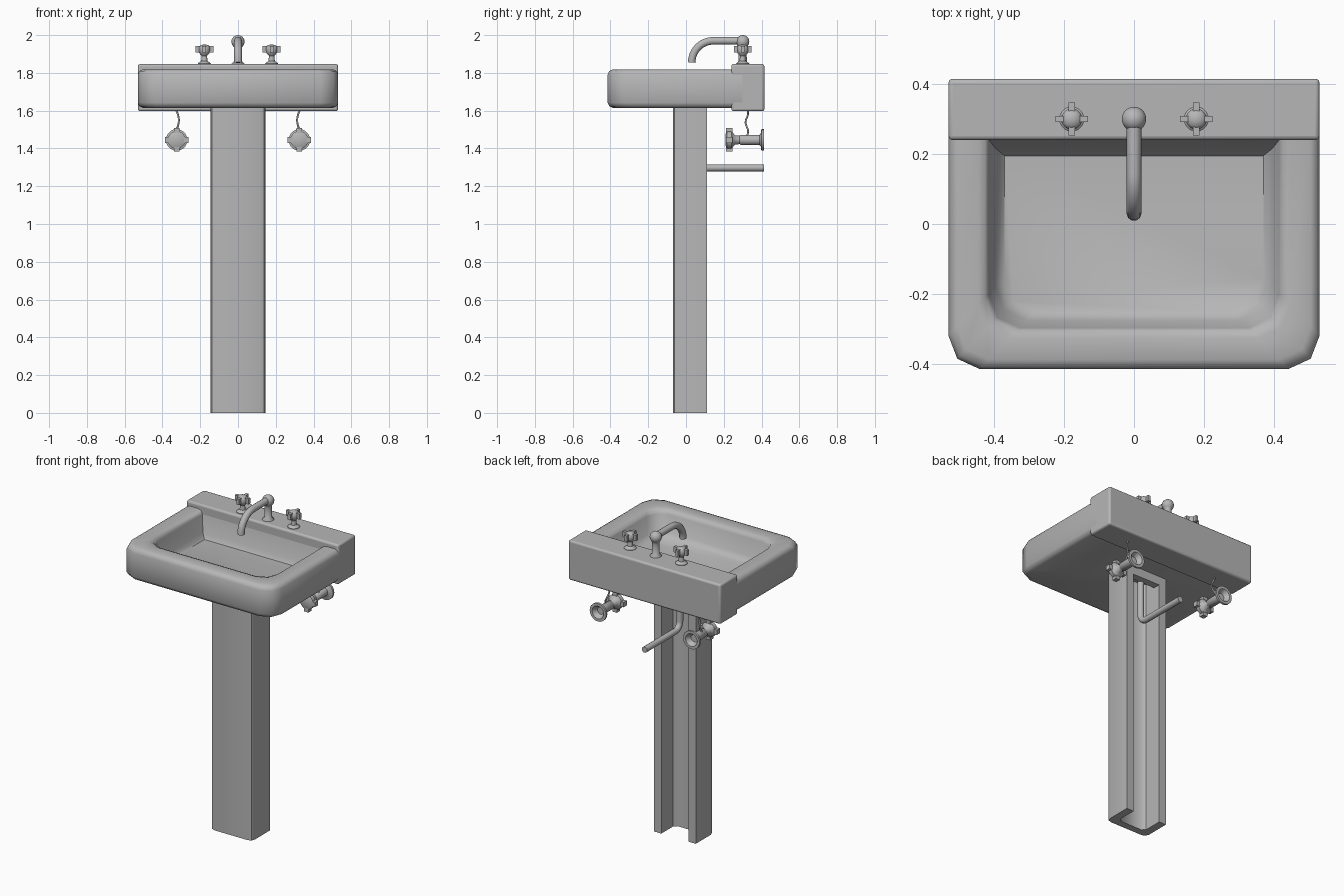
import bpy, bmesh, math
from mathutils import Vector

if "Cube" in bpy.data.objects:
    bpy.data.objects.remove(bpy.data.objects["Cube"], do_unlink=True)

GREY = (0.47, 0.47, 0.47, 1)
mat = bpy.data.materials.new("grey ceramic")
mat.use_nodes = True
mat.diffuse_color = GREY
mat.node_tree.nodes["Principled BSDF"].inputs["Base Color"].default_value = GREY


def finish(bm, name, bevel=0, angle=45):
    bmesh.ops.recalc_face_normals(bm, faces=bm.faces)
    me = bpy.data.meshes.new(name)
    bm.to_mesh(me)
    bm.free()
    me.materials.append(mat)
    ob = bpy.data.objects.new(name, me)
    bpy.context.collection.objects.link(ob)
    if bevel:
        mod = ob.modifiers.new("Bevel", 'BEVEL')
        mod.width = bevel
        mod.segments = 3
        mod.limit_method = 'ANGLE'
    bpy.ops.object.select_all(action='DESELECT')
    ob.select_set(True)
    bpy.context.view_layer.objects.active = ob
    bpy.ops.object.shade_smooth_by_angle(angle=math.radians(angle))
    return ob


def bridge(bm, rings, caps=True):
    rings = [[bm.verts.new(p) for p in ring] for ring in rings]
    for a, b in zip(rings, rings[1:]):
        n = len(a)
        for i in range(n):
            bm.faces.new((a[i], a[(i + 1) % n], b[(i + 1) % n], b[i]))
    if caps:
        bm.faces.new(rings[0])
        bm.faces.new(rings[-1])


def add_box(bm, lo, hi):
    x, y, z = lo
    X, Y, Z = hi
    bridge(bm, [[(x, y, h), (X, y, h), (X, Y, h), (x, Y, h)] for h in (z, Z)])


def lathe(name, profile, centre, along_y=False, arms=None, n=20):
    """Turned part; arms = (reach, half width, start, end) adds a cross handle."""
    bm = bmesh.new()
    turn = [math.tau * i / n for i in range(n)]
    bridge(bm, [[(r * math.cos(t), r * math.sin(t), h) for t in turn] for r, h in profile])
    if arms:
        reach, w, lo, hi = arms
        add_box(bm, (-reach, -w, lo), (reach, w, hi))
        add_box(bm, (-w, -reach, lo), (w, reach, hi))
    for v in bm.verts:
        x, y, h = v.co
        v.co = Vector(centre) + Vector((x, h, y) if along_y else (x, y, h))
    return finish(bm, name)


def tube(name, points, radius):
    cu = bpy.data.curves.new(name, 'CURVE')
    cu.dimensions = '3D'
    cu.bevel_depth = radius
    cu.bevel_resolution = 3
    cu.use_fill_caps = True
    sp = cu.splines.new('POLY')
    sp.points.add(len(points) - 1)
    for p, co in zip(sp.points, points):
        p.co = (*co, 1)
    cu.materials.append(mat)
    ob = bpy.data.objects.new(name, cu)
    bpy.context.collection.objects.link(ob)
    return ob


def arc(cy, cz, r, start, end, n=8):
    angles = [math.radians(start + (end - start) * i / n) for i in range(n + 1)]
    return [(0, cy + r * math.cos(a), cz + r * math.sin(a)) for a in angles]


# Basin: stacked outlines from underside, over the rim, down into the bowl
def outline(x, front, back, z):
    half = [(x, back), (x, front + 0.095), (x - 0.025, front + 0.03), (x - 0.09, front)]
    return [(a, b, z) for a, b in half] + [(-a, b, z) for a, b in reversed(half)]


bm = bmesh.new()
bridge(bm, [outline(*s) for s in (
    (0.505, -0.388, 0.30, 1.615),
    (0.522, -0.406, 0.30, 1.623),
    (0.53, -0.415, 0.30, 1.642),
    (0.53, -0.415, 0.30, 1.79),
    (0.522, -0.406, 0.30, 1.81),
    (0.505, -0.388, 0.30, 1.818),
    (0.445, -0.325, 0.27, 1.818),
    (0.425, -0.305, 0.245, 1.81),
    (0.415, -0.297, 0.24, 1.79),
    (0.395, -0.275, 0.215, 1.69),
    (0.37, -0.25, 0.195, 1.66))])
finish(bm, "basin")

# Raised back ledge
bm = bmesh.new()
add_box(bm, (-0.53, 0.24, 1.597), (0.53, 0.415, 1.847))
finish(bm, "back_ledge", bevel=0.012)

# Pedestal: channel open at the back, bridged at the top
right = [(0.145, 0.11), (0.145, -0.04), (0.137, -0.061), (0.115, -0.07)]
inner = [(0.075, -0.025), (0.095, -0.005), (0.095, 0.11)]
mirror = lambda pts: [(-x, y) for x, y in reversed(pts)]
section = right + mirror(right) + mirror(inner) + inner
bm = bmesh.new()
bridge(bm, [[(x, y, z) for x, y in section] for z in (0, 1.618)])
finish(bm, "pedestal")
bm = bmesh.new()
add_box(bm, (-0.096, 0.065, 1.56), (0.096, 0.11, 1.618))
finish(bm, "pedestal_bridge")

# Drain pipe
tube("drain_pipe", [(0, 0.06, 1.63)] + arc(0.11, 1.347, 0.05, 180, 270) + [(0, 0.412, 1.297)], 0.019)

# Spout with column, ball joint and bent tube
ball = [(0.035 * math.sin(a), 0.122 + 0.035 * -math.cos(a))
        for a in [math.radians(40 + 13.5 * i) for i in range(11)]]
lathe("spout_column", [(0.034, -0.01), (0.034, 0.006), (0.022, 0.018), (0.021, 0.08)] + ball,
      (0, 0.3, 1.843))
tube("spout", [(0, 0.3, 1.97)] + arc(0.145, 1.855, 0.115, 90, 180, 10), 0.021)

# Taps, supply valves and their wires on both sides
for side, s in (("left", 1), ("right", -1)):
    lathe(side + "_tap", [(0.035, -0.01), (0.035, 0.005), (0.017, 0.018), (0.014, 0.045),
                          (0.026, 0.058), (0.03, 0.07), (0.03, 0.09), (0.022, 0.101), (0.006, 0.105)],
          (s * 0.178, 0.3, 1.845), arms=(0.047, 0.009, 0.062, 0.098))
    lathe(side + "_valve", [(0.03, 0.0), (0.047, 0.008), (0.047, 0.032), (0.025, 0.05), (0.022, 0.075),
                            (0.027, 0.08), (0.027, 0.18), (0.036, 0.187), (0.057, 0.19), (0.057, 0.203),
                            (0.04, 0.203), (0.022, 0.175), (0.005, 0.175)],
          (s * 0.325, 0.209, 1.445), along_y=True, arms=(0.062, 0.015, 0.004, 0.036))
    wire = []
    for i in range(13):
        t = i / 12
        wire.append((s * (0.325 + 0.012 * math.sin(t * 4.5 + 2)),
                     0.322 + 0.007 * math.sin(t * 9), 1.465 + 0.14 * t))
    tube(side + "_wire", wire, 0.005)
